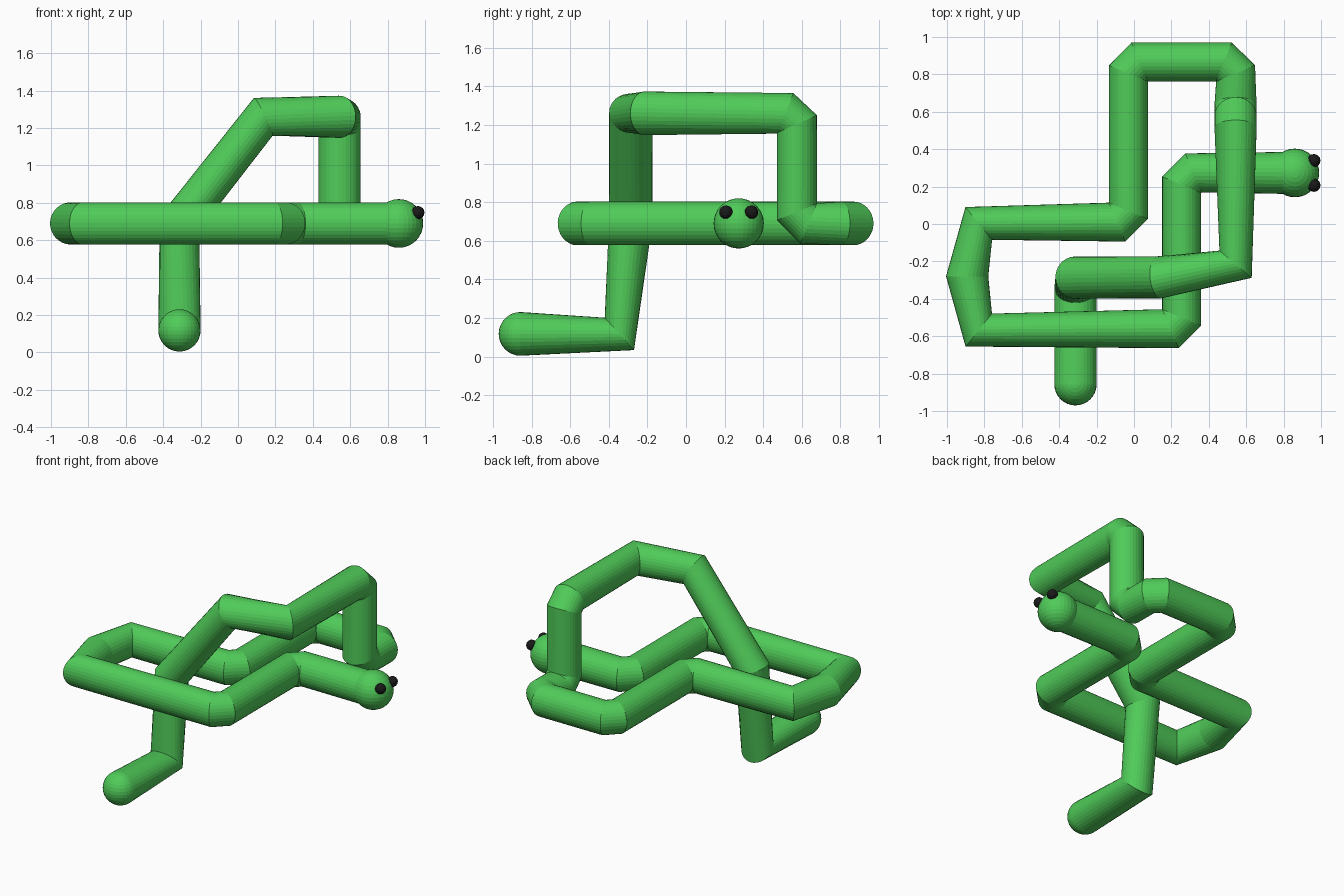
import bpy

if "Cube" in bpy.data.objects:
    bpy.data.objects.remove(bpy.data.objects["Cube"])

R = 0.113   # body radius


def material(name, rgb):
    m = bpy.data.materials.new(name)
    m.diffuse_color = (*rgb, 1)
    m.use_nodes = True
    m.node_tree.nodes["Principled BSDF"].inputs["Base Color"].default_value = m.diffuse_color
    return m


GREEN = material("green_skin", (0.08, 0.6, 0.1))
BLACK = material("black_eye", (0.01, 0.01, 0.01))


def ball(name, loc, r, mat, segs=32, rings=16):
    bpy.ops.mesh.primitive_uv_sphere_add(segments=segs, ring_count=rings, radius=r, location=loc)
    ob = bpy.context.object
    ob.name = name
    ob.data.materials.append(mat)
    return ob


# Body centreline, from tail tip to head
path = [
    (-0.313, -0.857, 0.118), (-0.313, -0.345, 0.118),           # tail on the ground
    (-0.313, -0.287, 0.69),                                     # rises
    (0.135, -0.285, 1.26), (0.543, -0.215, 1.26),               # slope and high bridge
    (0.543, 0.515, 1.26), (0.543, 0.575, 1.205),
    (0.543, 0.575, 0.75), (0.543, 0.635, 0.69),                 # drops to middle level
    (0.543, 0.805, 0.69), (0.48, 0.866, 0.69),                  # back loop
    (0.03, 0.866, 0.69), (-0.03, 0.805, 0.69),
    (-0.03, 0.07, 0.69), (-0.09, 0.01, 0.69),
    (-0.83, 0.003, 0.69), (-0.892, -0.28, 0.69), (-0.83, -0.567, 0.69),  # left end
    (0.195, -0.56, 0.69), (0.255, -0.5, 0.69),                  # front run
    (0.255, 0.21, 0.69), (0.318, 0.273, 0.69),
    (0.86, 0.273, 0.69),                                        # neck
]
curve = bpy.data.curves.new("body", 'CURVE')
curve.dimensions = '3D'
curve.bevel_depth = R
curve.bevel_resolution = 14
curve.use_fill_caps = True
spline = curve.splines.new('POLY')
spline.points.add(len(path) - 1)
for point, co in zip(spline.points, path):
    point.co = (*co, 1)
spline.use_smooth = False
curve.materials.append(GREEN)
body = bpy.data.objects.new("body", curve)
bpy.context.collection.objects.link(body)

# Rounded tail tip and head
ball("tail_tip", path[0], R, GREEN)
ball("head", path[-1], 0.13, GREEN)

# Eyes
for side, name in ((-1, "right_eye"), (1, "left_eye")):
    ball(name, (0.962, 0.273 + side * 0.066, 0.748), 0.035, BLACK, 16, 8)
